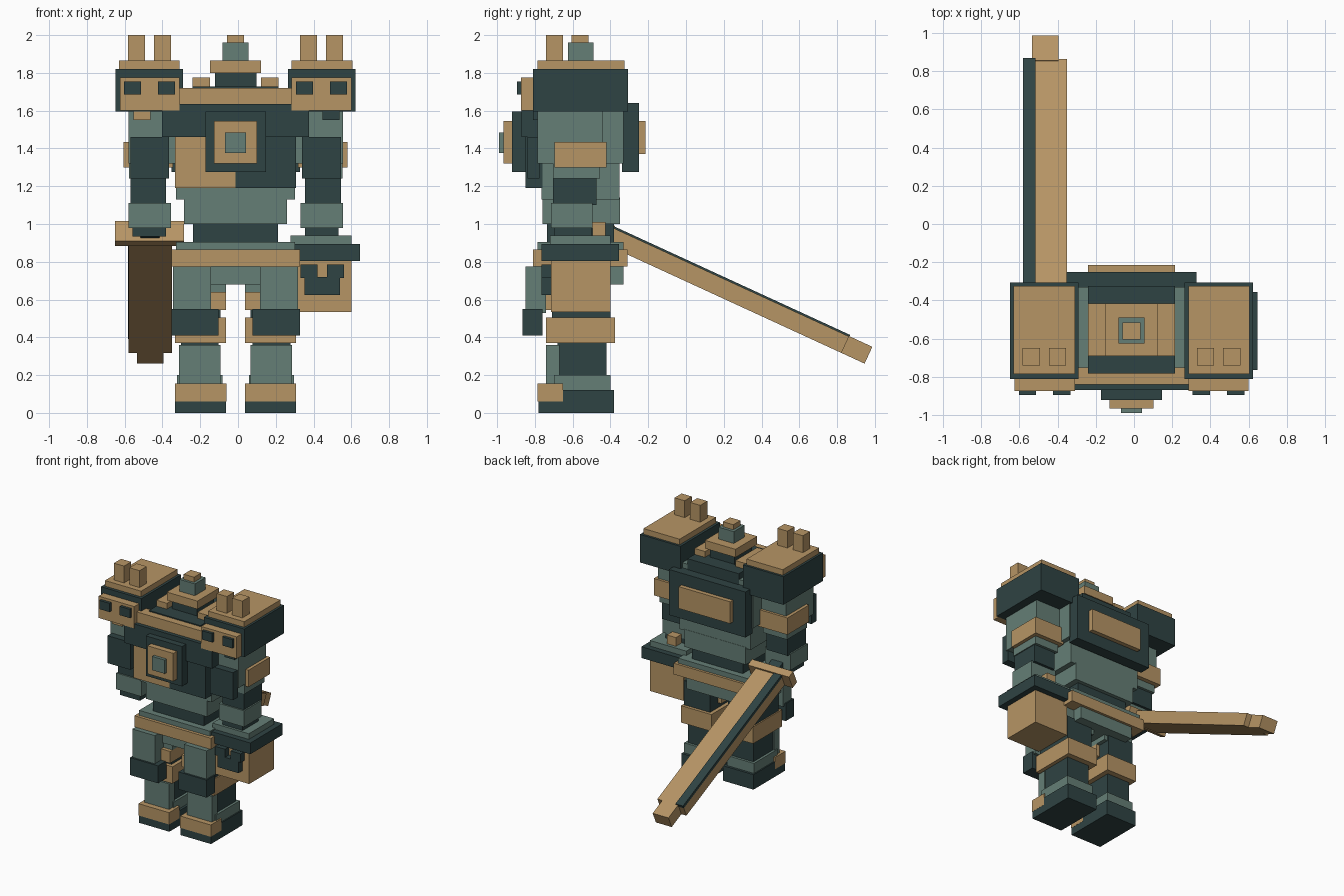
import bpy
import math
from mathutils import Matrix

default_cube = bpy.data.objects.get("Cube")
if default_cube:
    bpy.data.objects.remove(default_cube, do_unlink=True)

MID = -.013  # the body's mirror line


def make_material(name, colour):
    mat = bpy.data.materials.new(name)
    mat.use_nodes = True
    mat.diffuse_color = (*colour, 1)
    mat.node_tree.nodes["Principled BSDF"].inputs["Base Color"].default_value = (*colour, 1)
    return mat


tan = make_material("warm tan", (.47, .3, .13))
dark = make_material("dark teal", (.028, .056, .056))
green = make_material("grey green", (.13, .21, .18))


def block(name, material, x, y, z, frame=None):
    """Box between the given limits, x measured from the mirror line."""
    bpy.ops.mesh.primitive_cube_add(size=1)
    part = bpy.context.object
    part.name = name
    spans = (x, y, z)
    centre = Matrix.Translation([sum(span) / 2 for span in spans])
    scale = Matrix.Diagonal([span[1] - span[0] for span in spans] + [1])
    base = Matrix.Translation((MID, 0, 0)) if frame is None else frame
    part.data.transform(base @ centre @ scale)
    part.data.materials.append(material)
    return part


def centred(name, material, half_width, y, z):
    block(name, material, (-half_width, half_width), y, z)


def pair(name, material, x, y, z):
    block("left_" + name, material, x, y, z)
    block("right_" + name, material, (-x[1], -x[0]), y, z)


# Feet and legs
pair("foot", dark, x=(.05, .32), y=(-.78, -.38), z=(0, .12))
pair("toe_cap", tan, x=(.049, .321), y=(-.785, -.65), z=(.06, .155))
pair("ankle", green, x=(.07, .31), y=(-.7, -.4), z=(.1, .2))
pair("shin_core", dark, x=(.09, .29), y=(-.68, -.42), z=(.18, .4))
pair("shin_plate", green, x=(.08, .3), y=(-.74, -.67), z=(.1, .36))
pair("knee_band", tan, x=(.05, .32), y=(-.74, -.375), z=(.37, .505))
pair("thigh_core", dark, x=(.08, .31), y=(-.71, -.4), z=(.48, .7))
pair("inner_thigh_pad", tan, x=(.05, .2), y=(-.77, -.5), z=(.545, .64))
pair("thigh_yoke", green, x=(.05, .31), y=(-.74, -.41), z=(.64, .8))
pair("thigh_plate", green, x=(.13, .33), y=(-.85, -.74), z=(.53, .776))
pair("knee_plate", dark, x=(.09, .34), y=(-.865, -.76), z=(.41, .55))

# Hips and waist
centred("pelvis", green, .24, y=(-.75, -.33), z=(.68, .8))
centred("belt", tan, .34, y=(-.81, -.31), z=(.776, .865))
centred("upper_belt", green, .315, y=(-.785, -.33), z=(.86, .905))
centred("waist", dark, .225, y=(-.735, -.38), z=(.9, 1.01))

# Torso
centred("abdomen", green, .272, y=(-.76, -.35), z=(1, 1.14))
centred("ribs", green, .315, y=(-.765, -.352), z=(1.13, 1.33))
centred("upper_torso", green, .35, y=(-.78, -.33), z=(1.32, 1.68))
block("right_chest_panel", tan, x=(-.32, 0), y=(-.85, -.76), z=(1.19, 1.47))
block("left_chest_panel", dark, x=(0, .32), y=(-.85, -.76), z=(1.19, 1.47))
centred("upper_chest", dark, .39, y=(-.87, -.77), z=(1.46, 1.635))
centred("collar", tan, .31, y=(-.84, -.75), z=(1.63, 1.72))
centred("neck_base", dark, .228, y=(-.782, -.325), z=(1.6, 1.728))

# Chest emblem
centred("emblem_base", dark, .16, y=(-.92, -.84), z=(1.275, 1.595))
centred("emblem_frame", tan, .114, y=(-.965, -.91), z=(1.32, 1.545))
centred("emblem_gem", green, .056, y=(-.99, -.96), z=(1.375, 1.485))

# Back pack
centred("back_pack", dark, .34, y=(-.34, -.25), z=(1.275, 1.64))
centred("back_panel", tan, .228, y=(-.26, -.215), z=(1.37, 1.545))

# Head
centred("head", dark, .11, y=(-.66, -.44), z=(1.72, 1.81))
pair("head_pad", tan, x=(.135, .228), y=(-.69, -.415), z=(1.72, 1.775))
centred("head_cap", tan, .136, y=(-.69, -.415), z=(1.8, 1.865))
centred("crest", green, .068, y=(-.625, -.49), z=(1.86, 1.96))
centred("crest_tip", tan, .046, y=(-.605, -.515), z=(1.955, 2))

# Shoulder guards
pair("shoulder", dark, x=(.277, .636), y=(-.81, -.307), z=(1.595, 1.82))
pair("shoulder_top", tan, x=(.297, .618), y=(-.785, -.325), z=(1.81, 1.865))
pair("shoulder_face", tan, x=(.297, .613), y=(-.873, -.8), z=(1.6, 1.775))
for side, start in (("inner", .32), ("outer", .5)):
    pair(side + "_slot", dark, (start, start + .09), y=(-.895, -.86), z=(1.685, 1.755))
for side, start in (("inner", .342), ("outer", .48)):
    pair(side + "_horn", tan, (start, start + .09), y=(-.74, -.65), z=(1.86, 2))

# Arms
pair("upper_arm", green, x=(.34, .568), y=(-.785, -.44), z=(1.32, 1.61))
block("right_arm_tab", tan, x=(-.54, -.45), y=(-.81, -.74), z=(1.55, 1.6))
block("left_arm_tab", dark, x=(.46, .55), y=(-.81, -.74), z=(1.55, 1.6))
pair("elbow_band", tan, x=(.33, .593), y=(-.695, -.42), z=(1.3, 1.435))
pair("arm_plate", dark, x=(.353, .557), y=(-.84, -.775), z=(1.24, 1.46))
pair("elbow", green, x=(.353, .565), y=(-.705, -.455), z=(1.24, 1.33))
pair("forearm", dark, x=(.367, .557), y=(-.704, -.475), z=(1.1, 1.25))
pair("cuff", green, x=(.343, .568), y=(-.715, -.495), z=(.98, 1.11))
pair("hand", dark, x=(.367, .545), y=(-.7, -.5), z=(.935, .99))

# Hip pouch
block("pouch", tan, x=(.315, .613), y=(-.715, -.4), z=(.535, .81))
block("pouch_flap", dark, x=(.295, .658), y=(-.765, -.355), z=(.805, .895))
block("pouch_lid", green, x=(.29, .613), y=(-.72, -.4), z=(.88, .94))
block("pouch_knob", tan, x=(.4, .48), y=(-.495, -.425), z=(.93, 1.01))
block("clasp_base", dark, x=(.365, .553), y=(-.765, -.7), z=(.625, .72))
block("clasp_inner", dark, x=(.343, .433), y=(-.765, -.7), z=(.715, .785))
block("clasp_outer", dark, x=(.483, .573), y=(-.765, -.7), z=(.715, .785))

# Sword, laid along its own tilted y axis
tilt = Matrix.Translation((-.465, -.4, .937)) @ Matrix.Rotation(math.radians(-24.7), 4, "X")
block("sword_handle", dark, x=(-.05, .05), y=(-.25, 0), z=(-.04, .04), frame=tilt)
block("sword_guard", tan, x=(-.185, .18), y=(-.06, 0), z=(-.058, .058), frame=tilt)
block("sword_blade", tan, x=(-.115, .115), y=(-.01, 1.37), z=(-.052, .044), frame=tilt)
block("sword_stripe", dark, x=(-.117, -.05), y=(-.005, 1.372), z=(.03, .054), frame=tilt)
block("sword_tip", tan, x=(-.07, .07), y=(1.36, 1.505), z=(-.052, .046), frame=tilt)
